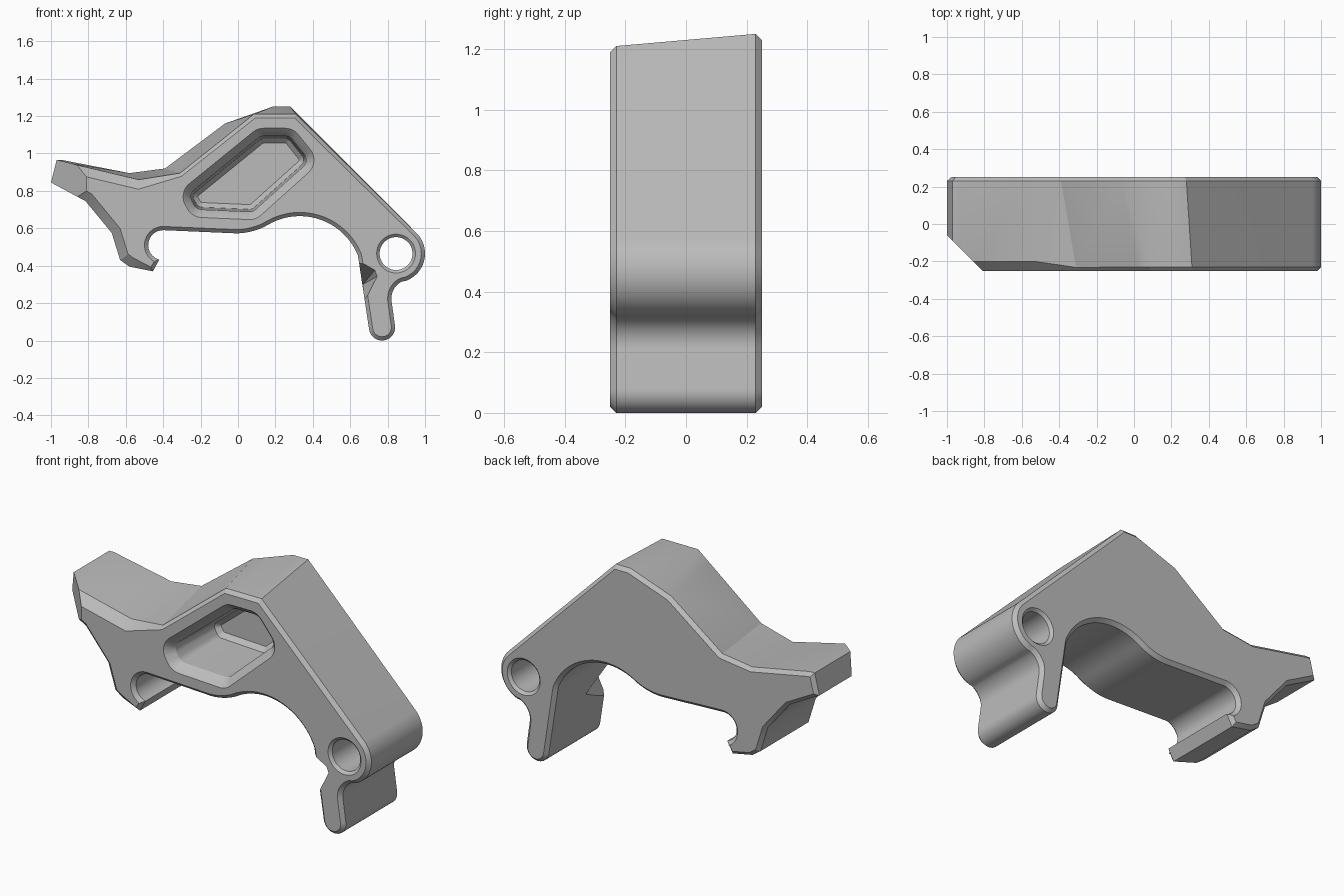
import bpy, bmesh
from math import sin, cos, tan, radians
from mathutils import Vector

if "Cube" in bpy.data.objects:
    bpy.data.objects.remove(bpy.data.objects["Cube"])

grey = bpy.data.materials.new("plain grey")
grey.use_nodes = True
grey.diffuse_color = (0.5, 0.5, 0.5, 1)
grey.node_tree.nodes["Principled BSDF"].inputs["Base Color"].default_value = (0.5, 0.5, 0.5, 1)


def arc(cx, cz, r, start, end, n=14):
    """Points on an arc in the x-z plane, angles in degrees."""
    angles = [radians(start + (end - start) * i / n) for i in range(n + 1)]
    return [Vector((cx + r * cos(a), cz + r * sin(a))) for a in angles]


def inset(pts, amounts):
    """Move a clockwise loop inwards with mitred corners."""
    out = []
    for i, p in enumerate(pts):
        a = (p - pts[i - 1]).normalized()
        b = (pts[(i + 1) % len(pts)] - p).normalized()
        na, nb = Vector((a.y, -a.x)), Vector((b.y, -b.x))
        n = (na + nb).normalized()
        out.append(p + n * amounts[i] / max(n.dot(na), 0.6))
    return out


def rounded(corners, r, n=8):
    """Round every corner of a convex clockwise polygon."""
    out = []
    for i, p in enumerate(corners):
        a = (p - corners[i - 1]).normalized()
        b = (corners[(i + 1) % len(corners)] - p).normalized()
        turn = abs(a.angle(b))
        start = p - a * r * tan(turn / 2)
        side = Vector((a.y, -a.x))
        centre = start + side * r
        for k in range(n + 1):
            t = turn * k / n
            out.append(centre - side * r * cos(t) + a * r * sin(t))
    return out


def at_depth(pts, y):
    return [Vector((p.x, y, p.y)) for p in pts]


def loft(name, rings):
    """Skin a list of equal rings and cap both ends."""
    bm = bmesh.new()
    loops = [[bm.verts.new(v) for v in ring] for ring in rings]
    n = len(loops[0])
    for a, b in zip(loops, loops[1:]):
        for i in range(n):
            j = (i + 1) % n
            bm.faces.new((a[i], a[j], b[j], b[i]))
    bm.faces.new(loops[0][::-1])
    bm.faces.new(loops[-1])
    bm.normal_update()
    bmesh.ops.recalc_face_normals(bm, faces=bm.faces[:])
    bm.normal_update()
    bmesh.ops.triangulate(bm, faces=bm.faces[:], quad_method='SHORT_EDGE', ngon_method='EAR_CLIP')
    return finish(name, bm)


def finish(name, bm):
    mesh = bpy.data.meshes.new(name)
    bm.to_mesh(mesh)
    bm.free()
    obj = bpy.data.objects.new(name, mesh)
    mesh.materials.append(grey)
    bpy.context.collection.objects.link(obj)
    return obj


def hull(name, points):
    bm = bmesh.new()
    for p in points:
        bm.verts.new(p)
    bmesh.ops.convex_hull(bm, input=bm.verts[:])
    bmesh.ops.recalc_face_normals(bm, faces=bm.faces[:])
    return finish(name, bm)


# Upper edge: front x, z, back x, z, front chamfer
upper = [
    (-1, .845, -1, .845, .05), (-.97, .965, -.97, .965, .05),
    (-.91, .95, -.94, .965, .05), (-.53, .86, -.58, .895, .05),
    (-.31, .895, -.39, .92, .018), (.02, 1.158, -.07, 1.16, .02),
    (.085, 1.21, .185, 1.25, .02), (.31, 1.21, .28, 1.25, .02),
]
# Pivot lug, leg, arch, underside and hook
lower = (arc(.845, .465, .155, 45, -70, 20) + arc(.92, .225, .1, 115, 188)
         + arc(.77, .07, .07, 8, -172, 18) + [Vector((.645, .43))]
         + arc(.33, .33, .335, 22, 120, 28) + arc(-.012, .923, .35, -64, -90, 8)
         + arc(-.40, .51, .08, 90, 255, 16) + [Vector((-.455, .37))])
# Underside of the tail, with a wide chamfer
tail = [Vector(p) for p in ((-.58, .395), (-.63, .43), (-.675, .575), (-.815, .745))]

front = [Vector(u[:2]) for u in upper] + lower + tail
back = [Vector(u[2:4]) for u in upper] + lower + tail
chamfer = [u[4] for u in upper] + [.02] * len(lower) + [.05] * len(tail)
even = [.02] * len(front)

body = loft("bracket_body", [
    at_depth(inset(front, chamfer), -.25),
    [Vector((p.x, -.25 + c, p.y)) for p, c in zip(front, chamfer)],
    at_depth(back, .23),
    at_depth(inset(back, even), .25),
])

# Deep blind pocket in the front
pocket = rounded([Vector(p) for p in (
    (.105, 1.135), (.295, 1.135), (.44, .955), (.095, .645), (-.245, .66), (-.32, .79))], .09)
steps = [(-.28, -.02), (-.25, 0), (-.22, .03), (-.2, .042), (.13, .055), (.155, .08)]
cutters = [loft("pocket_cutter", [
    at_depth(inset(pocket, [d] * len(pocket)), y) for y, d in steps])]

# Pivot hole, chamfered at both ends
hole = [(-.27, .125), (-.235, .088), (.235, .088), (.27, .125)]
cutters.append(loft("hole_cutter", [
    at_depth(arc(.845, .465, r, 360, 0, 40)[:-1], y) for y, r in hole]))

# Slanted end of the tail
corner = [(-1.1, .04), (-1.1, -.4), (-.66, -.4)]
cutters.append(hull("tail_cutter", [(x, y, z) for x, y in corner for z in (.7, 1.3)]))

# Angled nick on the inside of the leg
cutters.append(hull("leg_cutter", [
    (.668, -.05, .3), (.63, -.26, .44), (.735, -.26, .38), (.748, -.26, .345),
    (.675, -.26, .2), (.56, -.26, .32), (.56, -.05, .32)]))

bpy.ops.object.select_all(action='DESELECT')
bpy.context.view_layer.objects.active = body
body.select_set(True)
for cutter in cutters:
    cutter.hide_render = True
    mod = body.modifiers.new(cutter.name, 'BOOLEAN')
    mod.operation = 'DIFFERENCE'
    mod.solver = 'EXACT'
    mod.object = cutter
    bpy.ops.object.modifier_apply(modifier=mod.name)
    bpy.data.objects.remove(cutter)

bpy.ops.object.shade_smooth_by_angle(angle=radians(25))
